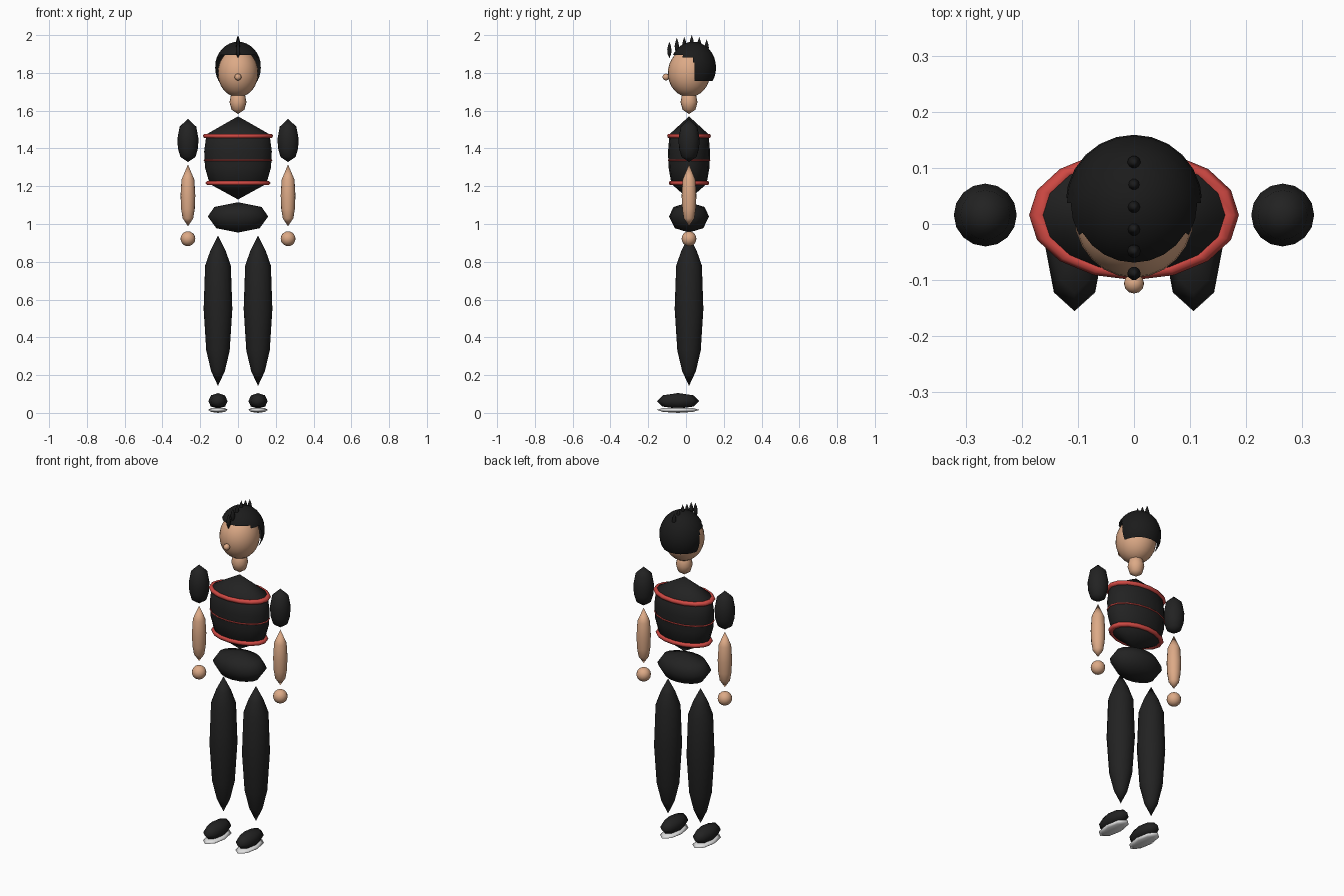
import bpy, bmesh, math
from mathutils import Vector

if "Cube" in bpy.data.objects:
    bpy.data.objects.remove(bpy.data.objects["Cube"])


def material(name, rgb):
    m = bpy.data.materials.new(name)
    m.diffuse_color = (*rgb, 1)
    m.use_nodes = True
    m.node_tree.nodes["Principled BSDF"].inputs["Base Color"].default_value = m.diffuse_color
    return m


SKIN = material("skin", (0.72, 0.40, 0.24))
CLOTH = material("black cloth", (0.016, 0.016, 0.016))
HAIR = material("black hair", (0.011, 0.011, 0.011))
RED = material("red trim", (0.62, 0.065, 0.055))
SOLE = material("sole white", (0.75, 0.75, 0.75))
CY = 0.016  # body centre line in y


def finish(name, bm, mat):
    bmesh.ops.recalc_face_normals(bm, faces=bm.faces)
    me = bpy.data.meshes.new(name)
    bm.to_mesh(me)
    bm.free()
    me.materials.append(mat)
    for p in me.polygons:
        p.use_smooth = True
    ob = bpy.data.objects.new(name, me)
    bpy.context.collection.objects.link(ob)
    return ob


def lathe(name, profile, x, y, mat, sy=1.0, segs=16):
    """Turned part: profile of (z, radius) pairs, first and last are tips."""
    bm = bmesh.new()
    low = bm.verts.new((x, y, profile[0][0]))
    rings = []
    for z, r in profile[1:-1]:
        rings.append([bm.verts.new((x + r * math.cos(i * math.tau / segs),
                                    y + r * sy * math.sin(i * math.tau / segs), z))
                      for i in range(segs)])
    high = bm.verts.new((x, y, profile[-1][0]))
    for i in range(segs):
        j = (i + 1) % segs
        bm.faces.new((low, rings[0][j], rings[0][i]))
        for a, b in zip(rings, rings[1:]):
            bm.faces.new((a[i], a[j], b[j], b[i]))
        bm.faces.new((rings[-1][i], rings[-1][j], high))
    return finish(name, bm, mat)


def ball_mesh(centre, radii, segs, rings):
    bm = bmesh.new()
    bmesh.ops.create_uvsphere(bm, u_segments=segs, v_segments=rings, radius=1)
    for v in bm.verts:
        v.co = Vector([c + r * p for c, r, p in zip(centre, radii, v.co)])
    return bm


def trim_ring(name, z, major, minor, sy):
    """Oval band around the torso."""
    bm = bmesh.new()
    n, m = 16, 6
    grid = [[bm.verts.new(((major + minor * math.cos(t)) * math.cos(a),
                           CY + sy * (major + minor * math.cos(t)) * math.sin(a),
                           z + 0.75 * minor * math.sin(t)))
             for t in (k * math.tau / m for k in range(m))]
            for a in (k * math.tau / n for k in range(n))]
    for i in range(n):
        for k in range(m):
            a, b = grid[i], grid[(i + 1) % n]
            bm.faces.new((a[k], b[k], b[(k + 1) % m], a[(k + 1) % m]))
    return finish(name, bm, RED)


# Torso, pelvis and red bands
lathe("torso", [(1.13, 0), (1.212, 0.15), (1.30, 0.175), (1.385, 0.179),
                (1.475, 0.167), (1.57, 0)], 0, CY, CLOTH, sy=0.62)
lathe("pelvis", [(0.955, 0), (0.978, 0.115), (1.04, 0.16), (1.09, 0.125),
                 (1.115, 0)], 0, CY, CLOTH, sy=0.66)
trim_ring("chest_band", 1.466, 0.169, 0.018, 0.62)
trim_ring("middle_band", 1.338, 0.176, 0.006, 0.62)
trim_ring("waist_band", 1.217, 0.154, 0.018, 0.62)

# Neck, head and nose
lathe("neck", [(1.582, 0), (1.605, 0.034), (1.645, 0.045), (1.69, 0.036),
               (1.72, 0)], 0, CY, SKIN)
finish("head", ball_mesh((0, CY, 1.80), (0.107, 0.112, 0.128), 24, 16), SKIN)
finish("nose", ball_mesh((0, -0.106, 1.778), (0.018, 0.018, 0.018), 12, 8), SKIN)

# Hair shell with the face opening cut away
bm = ball_mesh((0, 0.037, 1.828), (0.122, 0.122, 0.137), 24, 16)
corner = Vector((0, -0.05, 0.03))
for co, no in (((0, 0, 1.757), (0, 0, 1)), ((0, 0, 1.895), (0, 0, 1)),
               ((0, 0.046, 0), (0, 1, 0)), ((0, 0.046, 1.855), corner)):
    bmesh.ops.bisect_plane(bm, geom=bm.verts[:] + bm.edges[:] + bm.faces[:],
                           plane_co=co, plane_no=no)


def in_opening(f):
    c = f.calc_center_median()
    if c.z < 1.757:
        return True
    # keep a chamfered corner between fringe and side hair
    kept_corner = (c.y - 0.046) * 0.03 + (c.z - 1.855) * 0.05 > 0
    return c.y < 0.046 and c.z < 1.895 and not (kept_corner and c.y > -0.02)


bmesh.ops.delete(bm, geom=[f for f in bm.faces if in_opening(f)], context='FACES')
finish("hair", bm, HAIR)

# Row of hair spikes
for i, top in enumerate((1.965, 1.985, 1.99, 2.0, 1.99, 1.978)):
    y = -0.088 + 0.0395 * i
    lathe(f"hair_spike_{i + 1}", [(top - 0.087, 0), (top - 0.065, 0.010),
                                  (top - 0.043, 0.012), (top - 0.022, 0.008),
                                  (top, 0)], 0, y, HAIR, segs=10)

# Arms, legs and shoes on both sides
for side, s in (("left", 1), ("right", -1)):
    xa, xl = s * 0.265, s * 0.106
    lathe(f"{side}_upper_arm", [(1.328, 0), (1.355, 0.040), (1.40, 0.053),
                                (1.45, 0.056), (1.515, 0.044), (1.557, 0)],
          xa, CY, CLOTH)
    lathe(f"{side}_forearm", [(0.988, 0), (1.03, 0.028), (1.08, 0.036), (1.15, 0.039),
                              (1.235, 0.034), (1.315, 0)], xa, CY, SKIN)
    finish(f"{side}_hand", ball_mesh((xa, CY, 0.922), (0.039, 0.039, 0.039), 16, 10), SKIN)
    lathe(f"{side}_leg", [(0.143, 0), (0.22, 0.036), (0.33, 0.062), (0.55, 0.076),
                          (0.78, 0.068), (0.86, 0.040), (0.94, 0)], xl, CY, CLOTH)
    lathe(f"{side}_shoe", [(0.022, 0), (0.034, 0.038), (0.062, 0.051), (0.093, 0.037),
                           (0.105, 0)], xl, -0.042, CLOTH, sy=2.2, segs=8)
    lathe(f"{side}_sole", [(0, 0), (0.005, 0.036), (0.016, 0.052), (0.025, 0.037),
                           (0.029, 0)], xl, -0.042, SOLE, sy=2.18, segs=8)
